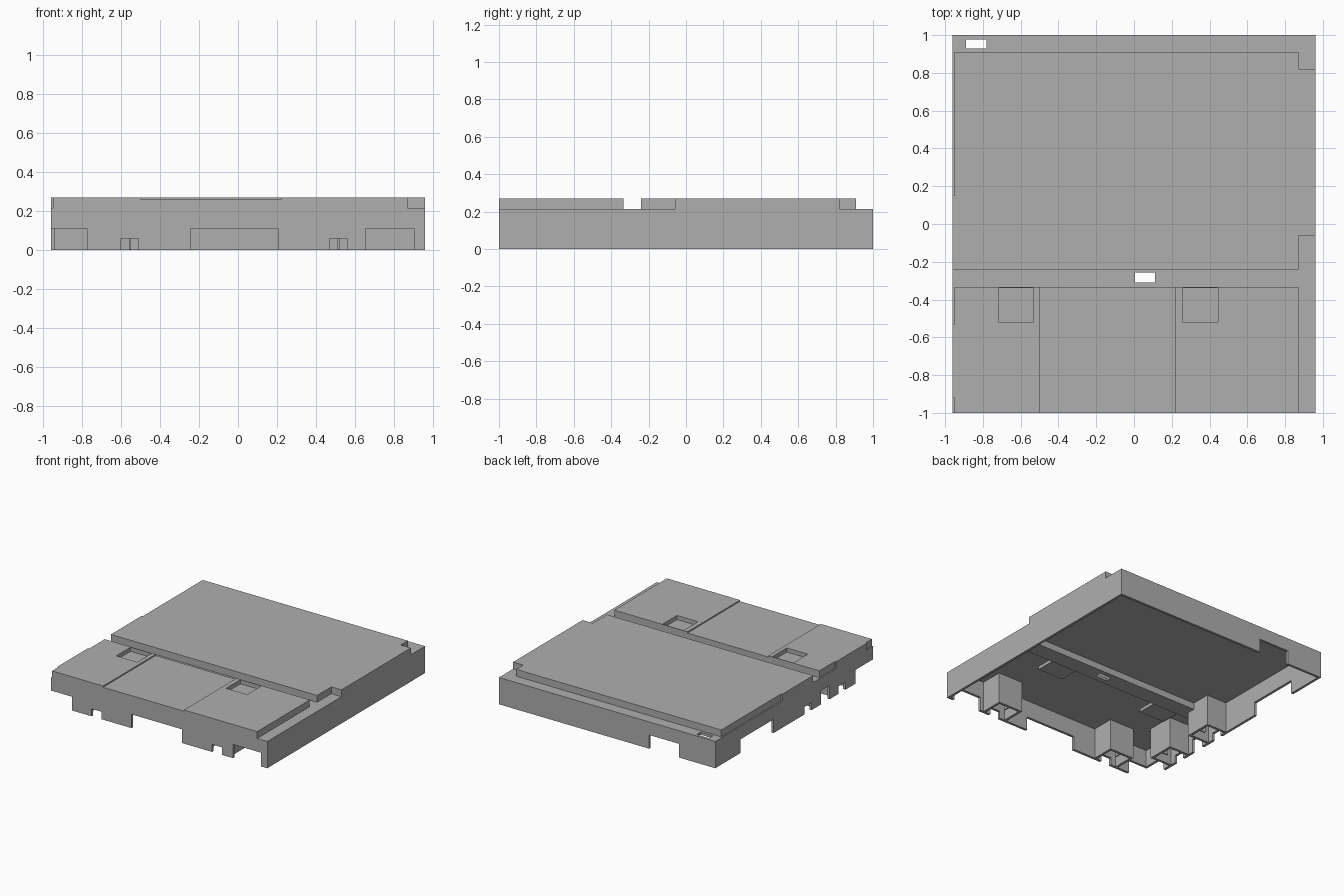
import bpy
import bmesh
from mathutils import Matrix, Vector

old = bpy.data.objects.get("Cube")
if old:
    bpy.data.objects.remove(old, do_unlink=True)

grey = bpy.data.materials.new("plain grey")
grey.use_nodes = True
COLOUR = (0.43, 0.43, 0.43, 1)
grey.diffuse_color = COLOUR
grey.node_tree.nodes["Principled BSDF"].inputs["Base Color"].default_value = COLOUR

WALL = 0.02
FAR = 1.5
LEDGE = 0.215
TOP = 0.27


def box(name, x0, x1, y0, y1, z0, z1):
    """Axis-aligned block given by its limits."""
    lo, hi = Vector((x0, y0, z0)), Vector((x1, y1, z1))
    bm = bmesh.new()
    bmesh.ops.create_cube(bm, size=1, matrix=Matrix.Translation((lo + hi) / 2)
                          @ Matrix.Diagonal((*(hi - lo), 1)))
    mesh = bpy.data.meshes.new(name)
    bm.to_mesh(mesh)
    bm.free()
    mesh.materials.append(grey)
    obj = bpy.data.objects.new(name, mesh)
    bpy.context.collection.objects.link(obj)
    return obj


def cut(target, tool):
    """Subtract the tool from the target and discard it."""
    mod = target.modifiers.new("cut", "BOOLEAN")
    mod.operation = "DIFFERENCE"
    mod.solver = "EXACT"
    mod.object = tool
    bpy.context.view_layer.objects.active = target
    bpy.ops.object.modifier_apply(modifier=mod.name)
    bpy.data.objects.remove(tool, do_unlink=True)


def cut_box(target, *limits):
    cut(target, box("cutter", *limits))


# Outer block and the space inside it
shell = box("cover_shell", -0.96, 0.96, -1, 1, 0, TOP)
cavity = box("cavity", -0.94, 0.94, -0.98, 0.98, -0.1, 0.247)

# Lowered back edge, right ledges and cross groove, outside and inside
lowered = [(-FAR, FAR, 0.91, FAR), (0.87, FAR, 0.82, FAR),
           (0.87, FAR, -FAR, -0.06), (-FAR, FAR, -0.333, -0.24)]
for x0, x1, y0, y1 in lowered:
    cut_box(shell, x0, x1, y0, y1, LEDGE, 0.4)
    cut_box(cavity, x0 - WALL, x1 + WALL, y0 - WALL, y1 + WALL, LEDGE - WALL, 0.4)

# Narrow rebates along one side of the raised panels
for y0, y1 in [(0.15, 0.95), (-0.53, -0.3), (-FAR, -0.92)]:
    cut_box(shell, -FAR, -0.95, y0, y1, LEDGE, 0.4)

# Slightly sunken middle panel and two square recesses
cut_box(shell, -0.497, 0.22, -FAR, -0.3, 0.26, 0.4)
for x0 in (-0.717, 0.258):
    cut_box(shell, x0, x0 + 0.186, -0.52, -0.338, 0.237, 0.4)
    cut_box(cavity, x0 - WALL, x0 + 0.206, -0.54, -0.3, 0.222, 0.4)

# Square sockets standing against the front and side walls
front_sockets = (-0.555, 0.515)
side_sockets = (-0.605, -0.175)
sockets = [(c - 0.11, c + 0.11, -1, -0.8) for c in front_sockets]
sockets += [(-0.96, -0.76, c - 0.11, c + 0.11) for c in side_sockets]
for x0, x1, y0, y1 in sockets:
    cut_box(cavity, x0, x1, y0, y1, -0.2, 0.4)
cut(shell, cavity)
for x0, x1, y0, y1 in sockets:
    cut_box(shell, x0 + WALL, x1 - WALL, y0 + WALL, y1 - WALL, -0.2, 0.2)

# Openings along the bottom of the front wall
for x0, x1, height in [(-FAR, -0.775, 0.11), (-0.6, -0.51, 0.06), (-0.245, 0.205, 0.11),
                       (0.47, 0.56, 0.06), (0.655, 0.905, 0.11)]:
    cut_box(shell, x0, x1, -FAR, -0.975, -0.1, height)

# Openings along the bottom of the side wall
for y0, y1, height in [(-FAR, -0.78, 0.11), (-0.65, -0.56, 0.06), (-0.45, -0.34, 0.11),
                       (-0.22, -0.13, 0.06), (0.26, 0.68, 0.11)]:
    cut_box(shell, -FAR, -0.935, y0, y1, -0.1, height)

# Opening in the back wall
cut_box(shell, -0.64, -0.373, 0.975, FAR, -0.1, 0.11)

# Two slots through the top
cut_box(shell, -0.89, -0.78, 0.93, 0.978, 0.1, 0.4)
cut_box(shell, 0.005, 0.11, -0.31, -0.258, 0.1, 0.4)

# Thin ribs in the sockets
for i, c in enumerate(front_sockets):
    box(f"front_socket_rib_{i}", c - 0.005, c + 0.005, -0.87, -0.81, 0.002, 0.205)
for i, c in enumerate(side_sockets):
    box(f"side_socket_rib_{i}", -0.83, -0.77, c - 0.005, c + 0.005, 0.002, 0.205)
